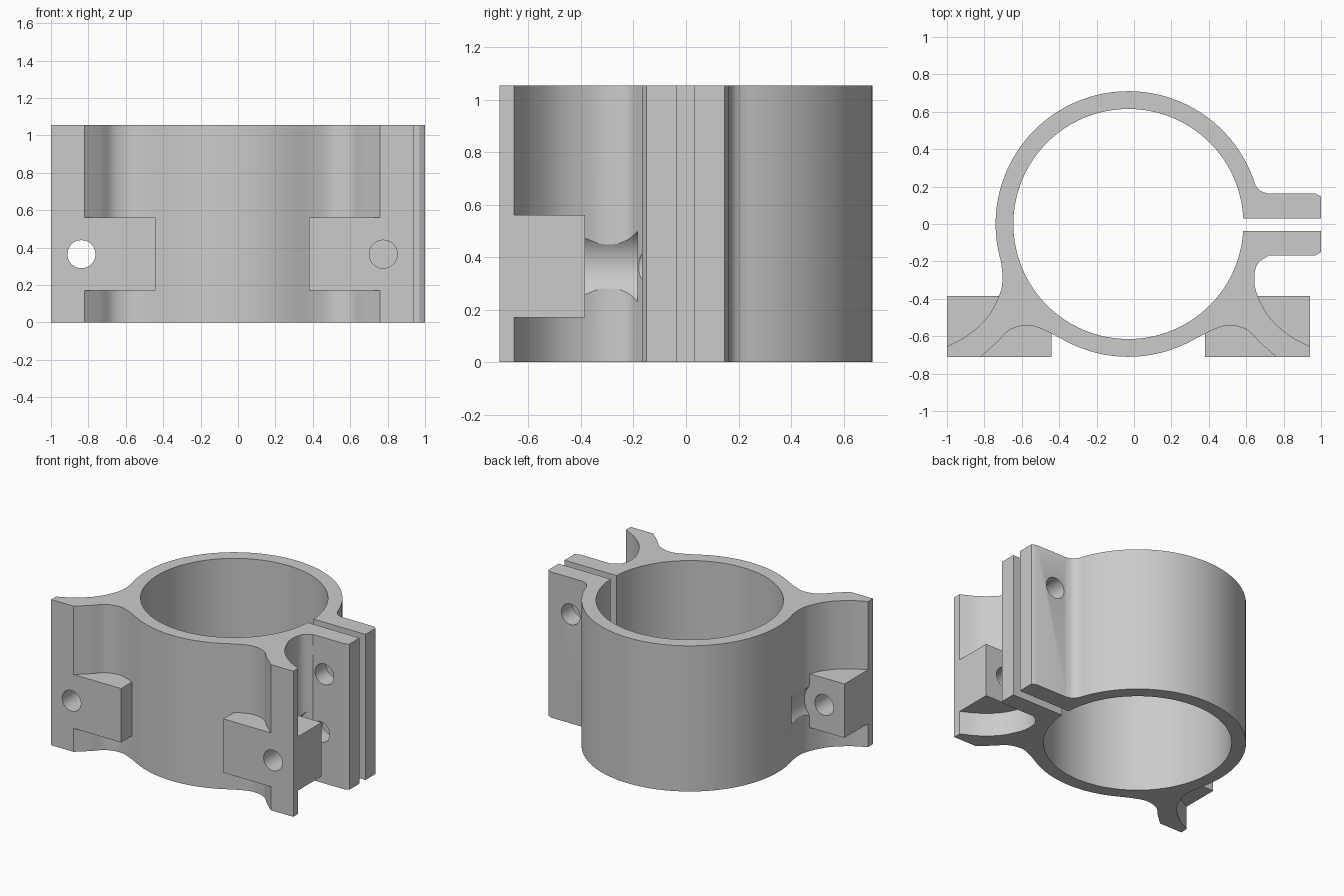
import bpy, bmesh, math
from mathutils import Vector, Matrix

if "Cube" in bpy.data.objects:
    bpy.data.objects.remove(bpy.data.objects["Cube"], do_unlink=True)

CX = -0.03            # ring axis, also the mirror line of the flanges
R_OUT, R_IN, H = 0.71, 0.615, 1.055
HOLE_Z = 0.365

grey = bpy.data.materials.new("plain grey")
grey.use_nodes = True
grey.diffuse_color = (0.6, 0.6, 0.6, 1)
grey.node_tree.nodes["Principled BSDF"].inputs["Base Color"].default_value = (0.6, 0.6, 0.6, 1)


def arc(start, end, steps):
    """Points on the ring's outer circle, angles in degrees."""
    angles = [math.radians(start + (end - start) * i / steps) for i in range(steps + 1)]
    return [Vector((CX + R_OUT * math.cos(a), R_OUT * math.sin(a))) for a in angles]


def spline(points, steps=6):
    """Smooth curve through the points."""
    p = [Vector(q) for q in points]
    p = [2 * p[0] - p[1]] + p + [2 * p[-1] - p[-2]]
    out = []
    for a, b, c, d in zip(p, p[1:], p[2:], p[3:]):
        for i in range(steps):
            t = i / steps
            out.append(0.5 * (2 * b + (c - a) * t + (2 * a - 5 * b + 4 * c - d) * t**2
                              + (3 * b - a - 3 * c + d) * t**3))
    return out + [p[-2]]


def mirrored(points):
    return [Vector((2 * CX - q[0], q[1])) for q in reversed(points)]


def new_object(name, bm):
    bmesh.ops.recalc_face_normals(bm, faces=bm.faces)
    mesh = bpy.data.meshes.new(name)
    bm.to_mesh(mesh)
    bm.free()
    mesh.materials.append(grey)
    ob = bpy.data.objects.new(name, mesh)
    bpy.context.collection.objects.link(ob)
    return ob


def box(name, x, y, z):
    bm = bmesh.new()
    bmesh.ops.create_cube(bm, size=1)
    for v in bm.verts:
        v.co = [lo + (c + 0.5) * (hi - lo) for c, (lo, hi) in zip(v.co, (x, y, z))]
    return new_object(name, bm)


def rod(name, radius, x, z, y0, y1, sides=48):
    """Cylinder along y."""
    bm = bmesh.new()
    place = Matrix.Translation((x, (y0 + y1) / 2, z)) @ Matrix.Rotation(math.pi / 2, 4, 'X')
    bmesh.ops.create_cone(bm, cap_ends=True, segments=sides, radius1=radius,
                          radius2=radius, depth=y1 - y0, matrix=place)
    return new_object(name, bm)


def combine(tool, operation):
    """Apply a boolean to the clamp and drop the tool."""
    mod = clamp.modifiers.new(tool.name, 'BOOLEAN')
    mod.operation, mod.solver, mod.object = operation, 'EXACT', tool
    bpy.context.view_layer.objects.active = clamp
    bpy.ops.object.modifier_apply(modifier=mod.name)
    bpy.data.objects.remove(tool, do_unlink=True)


# Outline: ring, two curved flanges and the pair of clamp ears
back = [(-0.711, -0.2), (-0.703, -0.295), (-0.72, -0.38),
        (-0.785, -0.5), (-0.89, -0.595), (-1.0, -0.655)]
front = [(-0.82, -0.71), (-0.735, -0.635), (-0.665, -0.567),
         (-0.57, -0.542), (-0.48, -0.567), (-0.35, -0.634)]
tip = [(-1.0, -0.71)]
right_back = mirrored(back)[:-1] + [Vector((0.66, -0.215)), Vector((0.72, -0.168))]
outline = arc(17.2, 196.4, 72)[:-1] + spline(back) + tip + spline(front)
outline += arc(243.2, 296.8, 22)[1:-1] + mirrored(spline(front)) + mirrored(tip)
outline += spline(right_back)
outline += [(0.97, -0.168), (1.0, -0.15), (1.0, 0.147), (0.97, 0.163)]
outline += spline([(0.715, 0.163), (0.675, 0.178), (0.648, 0.21)])[:-1]

bm = bmesh.new()
face = bm.faces.new([bm.verts.new((p[0], p[1], 0)) for p in outline])
top = bmesh.ops.extrude_face_region(bm, geom=[face])
for v in top["geom"]:
    if isinstance(v, bmesh.types.BMVert):
        v.co.z = H
clamp = new_object("ring_clamp", bm)

# Mounting blocks on both flanges
for x in ((-1.0, -0.44), (0.38, 0.94)):
    combine(box("mounting_block", x, (-0.71, -0.385), (0.17, 0.56)), 'UNION')

# Bore and clamp slit
bm = bmesh.new()
bmesh.ops.create_cone(bm, cap_ends=True, segments=128, radius1=R_IN, radius2=R_IN,
                      depth=3, matrix=Matrix.Translation((CX, 0, H / 2)))
combine(new_object("bore", bm), 'DIFFERENCE')
combine(box("slit", (0.3, 1.2), (-0.037, 0.03), (-0.5, 1.5)), 'DIFFERENCE')

# Bolt holes with clearance pockets behind the blocks
for x in (-0.837, 0.777):
    combine(rod("bolt_hole", 0.075, x, HOLE_Z, -0.9, -0.01), 'DIFFERENCE')
    combine(rod("clearance", 0.158, x, HOLE_Z, -0.385, -0.185), 'DIFFERENCE')

# Screw hole through both ears
combine(rod("ear_hole", 0.075, 0.81, 0.79, -0.3, 0.4), 'DIFFERENCE')

# Smooth curves, sharp edges
bpy.ops.object.select_all(action='DESELECT')
clamp.select_set(True)
bpy.context.view_layer.objects.active = clamp
bpy.ops.object.shade_smooth_by_angle(angle=math.radians(30))
